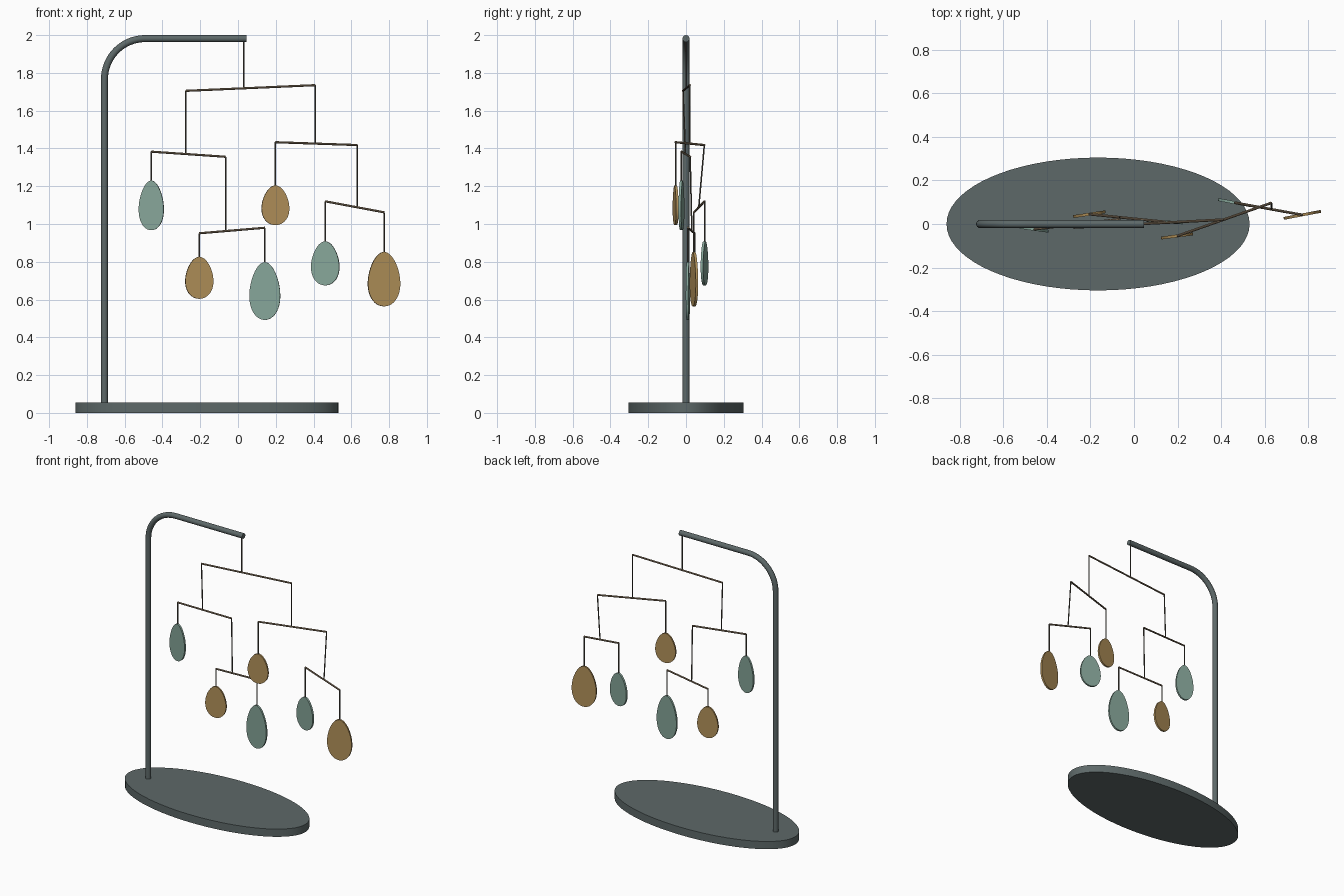
import bpy, bmesh
from math import sin, cos, pi, radians, atan

if "Cube" in bpy.data.objects:
    bpy.data.objects.remove(bpy.data.objects["Cube"])


def material(name, rgb):
    m = bpy.data.materials.new(name)
    m.diffuse_color = (*rgb, 1)
    m.use_nodes = True
    m.node_tree.nodes["Principled BSDF"].inputs["Base Color"].default_value = m.diffuse_color
    return m


SLATE = material("slate", (0.11, 0.14, 0.14))
BRASS = material("brass", (0.26, 0.19, 0.12))
WIRE = material("wire", (0.10, 0.09, 0.07))
TEAL = material("teal", (0.24, 0.38, 0.32))
OCHRE = material("ochre", (0.44, 0.28, 0.10))


def finish(obj, mat):
    bpy.ops.object.select_all(action='DESELECT')
    obj.select_set(True)
    bpy.context.view_layer.objects.active = obj
    if obj.type == 'CURVE':
        bpy.ops.object.convert(target='MESH')
        obj = bpy.context.object
    obj.data.materials.clear()
    obj.data.materials.append(mat)
    bpy.ops.object.shade_smooth_by_angle(angle=radians(35))
    return obj


def tube(name, points, radius, mat, res=3):
    """Round rod swept along a list of points."""
    cu = bpy.data.curves.new(name, 'CURVE')
    cu.dimensions = '3D'
    cu.bevel_depth = radius
    cu.bevel_resolution = res
    cu.use_fill_caps = True
    sp = cu.splines.new('POLY')
    sp.points.add(len(points) - 1)
    for p, co in zip(sp.points, points):
        p.co = (*co, 1)
    obj = bpy.data.objects.new(name, cu)
    bpy.context.collection.objects.link(obj)
    return finish(obj, mat)


def egg(name, x, y, top, bottom, half_w, slope, mat, thick=0.013, n=48):
    """Thin egg-shaped plate, wider towards the bottom, turned about z."""
    bm = bmesh.new()
    h = (top - bottom) / 2
    ring = []
    for i in range(n):
        t = 2 * pi * i / n
        w = half_w * sin(t) * (1 - 0.17 * cos(t)) / 1.015
        ring.append(bm.verts.new((w, -thick / 2, h * cos(t))))
    face = bm.faces.new(ring)
    out = bmesh.ops.extrude_face_region(bm, geom=[face])
    moved = [v for v in out['geom'] if isinstance(v, bmesh.types.BMVert)]
    bmesh.ops.translate(bm, verts=moved, vec=(0, thick, 0))
    bmesh.ops.recalc_face_normals(bm, faces=bm.faces)
    me = bpy.data.meshes.new(name)
    bm.to_mesh(me)
    bm.free()
    obj = bpy.data.objects.new(name, me)
    obj.location = (x, y, (top + bottom) / 2)
    obj.rotation_euler.z = atan(slope)
    bpy.context.collection.objects.link(obj)
    return finish(obj, mat)


# Oval base
bpy.ops.mesh.primitive_cylinder_add(vertices=72, radius=1, depth=1, location=(-0.165, 0, 0.0275))
base = bpy.context.object
base.name = "base"
base.scale = (0.696, 0.305, 0.055)
bpy.ops.object.transform_apply(location=False, rotation=False, scale=True)
finish(base, SLATE)

# Bent stand: post, quarter bend, arm
PX, AZ, R = -0.707, 1.9815, 0.215
bend = [(PX + R - R * cos(a), 0, AZ - R + R * sin(a)) for a in [pi / 2 * i / 16 for i in range(17)]]
tube("stand", [(PX, 0, 0.04)] + bend + [(0.045, 0, AZ)], 0.0185, SLATE, 6)

# Balance bars: left end, right end
bars = {
    "top": ((-0.277, -0.016, 1.705), (0.409, 0.020, 1.735)),
    "left": ((-0.459, -0.024, 1.383), (-0.066, 0.022, 1.356)),
    "right": ((0.198, -0.055, 1.433), (0.631, 0.097, 1.418)),
    "lower_left": ((-0.205, 0.045, 0.951), (0.142, 0.010, 0.980)),
    "lower_right": ((0.462, 0.098, 1.120), (0.773, 0.042, 1.062)),
}
for name, ends in bars.items():
    tube(name + "_bar", ends, 0.006, BRASS)


def on_bar(name, x):
    a, b = bars[name]
    t = (x - a[0]) / (b[0] - a[0])
    return tuple(p + (q - p) * t for p, q in zip(a, b))


# Wires that carry the bars
hangers = {
    "top": (0.03, 0, AZ),
    "left": bars["top"][0],
    "right": bars["top"][1],
    "lower_left": bars["left"][1],
    "lower_right": bars["right"][1],
}
for name, start in hangers.items():
    tube(name + "_hanger_wire", [start, on_bar(name, start[0])], 0.004, WIRE, 2)

# Egg plates: bar, end, top, bottom, half width, turn, colour
plates = [
    ("left", 0, 1.230, 0.967, 0.067, -0.14, TEAL),
    ("right", 0, 1.204, 0.994, 0.074, 0.13, OCHRE),
    ("lower_left", 0, 0.826, 0.604, 0.075, 0.15, OCHRE),
    ("lower_left", 1, 0.798, 0.492, 0.082, -0.06, TEAL),
    ("lower_right", 0, 0.908, 0.675, 0.076, -0.19, TEAL),
    ("lower_right", 1, 0.852, 0.564, 0.087, 0.19, OCHRE),
]
for bar, end, top, bottom, w, turn, mat in plates:
    x, y, z = bars[bar][end]
    label = bar + ("_inner" if end == 0 else "_outer")
    tube(label + "_plate_wire", [(x, y, z), (x, y, top - 0.004)], 0.004, WIRE, 2)
    egg(label + "_plate", x, y, top, bottom, w, turn, mat)
